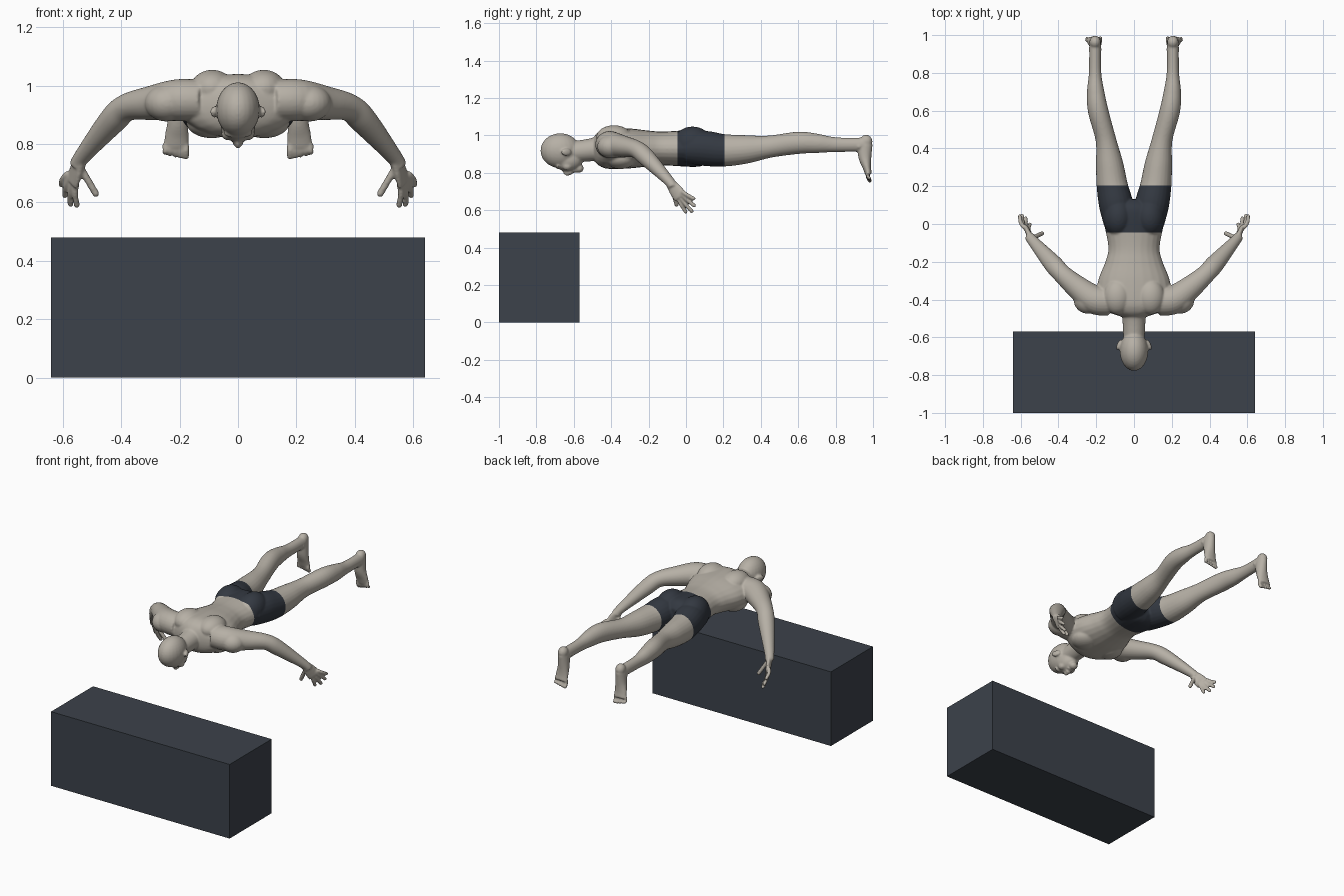
import bpy, bmesh, math
from mathutils import Vector, Matrix

if "Cube" in bpy.data.objects:
    bpy.data.objects.remove(bpy.data.objects["Cube"], do_unlink=True)


def material(name, colour):
    mat = bpy.data.materials.new(name)
    mat.use_nodes = True
    mat.diffuse_color = (*colour, 1)
    mat.node_tree.nodes["Principled BSDF"].inputs["Base Color"].default_value = (*colour, 1)
    return mat


skin = material("warm grey skin", (.47, .435, .38))
navy = material("dark navy cloth", (.033, .04, .053))
slate = material("slate block", (.045, .054, .07))


def smooth_path(stations, steps=6):
    """Smoothly interpolate stations, each being x, y, z and half width."""
    rows = [Vector(station) for station in stations]
    last = len(rows) - 1
    path = []
    for i in range(last):
        here, ahead = rows[i], rows[i + 1]
        leaving = (ahead - rows[max(i - 1, 0)]) / 2
        arriving = (rows[min(i + 2, last)] - here) / 2
        for k in range(steps):
            t = k / steps
            ease = t * t * (3 - 2 * t)
            path.append(here.lerp(ahead, ease) + leaving * t * (1 - t) ** 2
                        - arriving * t * t * (1 - t))
    return path + [rows[last]]


def loft(bm, stations, depth=lambda width: width, up=(0, 0, 1), sides=24):
    """Closed skin of oval rings; the rule 'depth' turns half width into half depth."""
    path = smooth_path(stations)
    centres = [row.xyz for row in path]
    rings = []
    for i, row in enumerate(path):
        along = centres[min(i + 1, len(path) - 1)] - centres[max(i - 1, 0)]
        across = along.cross(Vector(up)).normalized()
        outward = across.cross(along).normalized()
        ring = []
        for k in range(sides):
            angle = math.tau * k / sides
            offset = (across * row.w * math.cos(angle)
                      + outward * depth(row.w) * math.sin(angle))
            ring.append(bm.verts.new(centres[i] + offset))
        rings.append(ring)
    for ring, following in zip(rings, rings[1:]):
        for k in range(sides):
            j = (k + 1) % sides
            bm.faces.new((ring[k], ring[j], following[j], following[k]))
    bm.faces.new(rings[0])
    bm.faces.new(rings[-1])


def ball(bm, centre, radii, tilt=0, axis="X"):
    matrix = (Matrix.Translation(centre) @ Matrix.Rotation(tilt, 4, axis)
              @ Matrix.Diagonal((*radii, 1)))
    bmesh.ops.create_uvsphere(bm, u_segments=24, v_segments=16, radius=1, matrix=matrix)


def digit(bm, joints, radius):
    """Finger or toe with a rounded tip."""
    loft(bm, [(*joint, radius) for joint in joints], up=(.3, 1, .1), sides=12)
    ball(bm, joints[-1], (radius, radius, radius))


def add_arm(bm):
    ball(bm, (.245, -.4, .94), (.075, .075, .063), tilt=-.6, axis="Z")
    loft(bm, [(.13, -.41, .95, .075), (.21, -.4, .95, .076), (.3, -.335, .94, .062),
              (.38, -.265, .925, .05), (.43, -.21, .88, .049), (.535, -.09, .755, .029),
              (.55, -.07, .725, .028)], depth=lambda width: width * .94)


def add_hand(bm):
    loft(bm, [(.54, -.085, .745, .026), (.556, -.055, .705, .038), (.566, -.03, .67, .04)],
         depth=lambda width: .03 - width * .4, up=(.75, -.6, .3))
    # Fingers fan out from the first knuckle to the last
    first, last = Vector((.552, -.045, .67)), Vector((.582, -.02, .7))
    inner, outer = Vector((0, .5, -.9)), Vector((.3, .8, -.5))
    for i, length in enumerate((.09, .11, .1, .075)):
        knuckle = first.lerp(last, i / 3)
        reach = inner.lerp(outer, i / 3).normalized() * length
        bend = Vector((.006, -.004, 0))
        digit(bm, [knuckle, knuckle + reach / 2 + bend, knuckle + reach], .011)
    thumb_root, thumb_tip = Vector((.54, -.075, .72)), Vector((.487, -.05, .63))
    digit(bm, [thumb_root, thumb_root.lerp(thumb_tip, .6), thumb_tip], .0125)


def add_leg(bm):
    ball(bm, (.083, .035, .955), (.081, .105, .092))
    loft(bm, [(.085, 0, .93, .075), (.095, .1, .93, .09), (.115, .2, .92, .083),
              (.13, .32, .925, .072), (.15, .45, .94, .054), (.19, .6, .96, .054),
              (.203, .7, .957, .046), (.206, .8, .95, .033), (.206, .95, .95, .031)],
         depth=lambda width: width * .95 + .008)


def add_foot(bm):
    heel_x = .206
    ball(bm, (heel_x, .963, .967), (.03, .034, .036))
    ball(bm, (heel_x, .925, .94), (.036, .018, .018))
    # The foot grows wider and thinner from heel to toes
    loft(bm, [(heel_x, .955, .95, .031), (heel_x, .957, .88, .035),
              (.21, .968, .825, .041), (.212, .977, .79, .043)],
         depth=lambda width: .106 - width * 2.05, up=(0, 1, 0))
    for i in range(5):
        x = .178 + i * .018
        tip_z = .758 + .004 * max(i - 1, 0)
        radius = .009 if i else .0115
        digit(bm, [(x, .974, .8), (x, .972, .778), (x, .983, tip_z)], radius)


def add_side_of_trunk(bm):
    # Ear, cheek, shoulder blade and chest
    ball(bm, (.08, -.64, .91), (.01, .03, .02), tilt=.4, axis="Z")
    ball(bm, (.037, -.635, .835), (.02, .026, .022))
    ball(bm, (.088, -.385, .99), (.075, .095, .064))
    ball(bm, (.09, -.35, .875), (.088, .085, .055))


def add_torso(bm):
    outline = [(-.49, .07), (-.46, .15), (-.41, .2), (-.3, .19), (-.2, .152),
               (-.12, .136), (.03, .162), (.09, .14), (.13, .05)]
    loft(bm, [(0, y, .93, width) for y, width in outline],
         depth=lambda width: .245 * math.sqrt(width))
    loft(bm, [(0, -.42, .945, .08), (0, -.49, .925, .063), (0, -.62, .91, .056)])


def add_head(bm):
    skull, jaw, chin = (0, -.672, .918), (0, -.63, .868), (0, -.572, .823)
    ball(bm, skull, (.075, .106, .093))
    ball(bm, jaw, (.06, .078, .062))
    ball(bm, chin, (.027, .025, .023))
    # Nose bridge, nose tip, lips and brow
    ball(bm, (0, -.632, .808), (.013, .026, .024), tilt=.35)
    ball(bm, (0, -.618, .8), (.018, .011, .012))
    ball(bm, (0, -.596, .811), (.024, .013, .011))
    ball(bm, (0, -.683, .836), (.05, .014, .016))


# Build one side, mirror it, then add the middle
bm = bmesh.new()
for add_part in (add_arm, add_hand, add_leg, add_foot, add_side_of_trunk):
    add_part(bm)
copied = bmesh.ops.duplicate(bm, geom=bm.verts[:] + bm.edges[:] + bm.faces[:])["geom"]
copied_verts = [item for item in copied if isinstance(item, bmesh.types.BMVert)]
bmesh.ops.scale(bm, vec=(-1, 1, 1), verts=copied_verts)
add_torso(bm)
add_head(bm)
bmesh.ops.recalc_face_normals(bm, faces=bm.faces)
mesh = bpy.data.meshes.new("body")
bm.to_mesh(mesh)
bm.free()
body = bpy.data.objects.new("body", mesh)
bpy.context.collection.objects.link(body)

# Fuse the parts into one smooth skin
fuse = body.modifiers.new("fuse", "REMESH")
fuse.mode = "VOXEL"
fuse.voxel_size = .0055
soften = body.modifiers.new("soften", "SMOOTH")
soften.factor = .5
soften.iterations = 6
graph = bpy.context.evaluated_depsgraph_get()
fused = bpy.data.meshes.new_from_object(body.evaluated_get(graph))
body.modifiers.clear()
body.data = fused
fused.materials.clear()
fused.materials.append(skin)
fused.materials.append(navy)

# Shorts: clean hems cut around the waist and thighs
waist, hem = -.045, .205
bm = bmesh.new()
bm.from_mesh(fused)
for y in (waist, hem):
    bmesh.ops.bisect_plane(bm, geom=bm.verts[:] + bm.edges[:] + bm.faces[:],
                           plane_co=(0, y, 0), plane_no=(0, 1, 0))
for face in bm.faces:
    middle = face.calc_center_median()
    face.material_index = int(waist < middle.y < hem and abs(middle.x) < .3)
    face.smooth = True
bm.to_mesh(fused)
bm.free()

# Block beneath the head
bpy.ops.mesh.primitive_cube_add(size=1, location=(0, -.785, .24))
block = bpy.context.object
block.name = "block"
block.scale = (1.28, .43, .48)
block.data.materials.append(slate)
